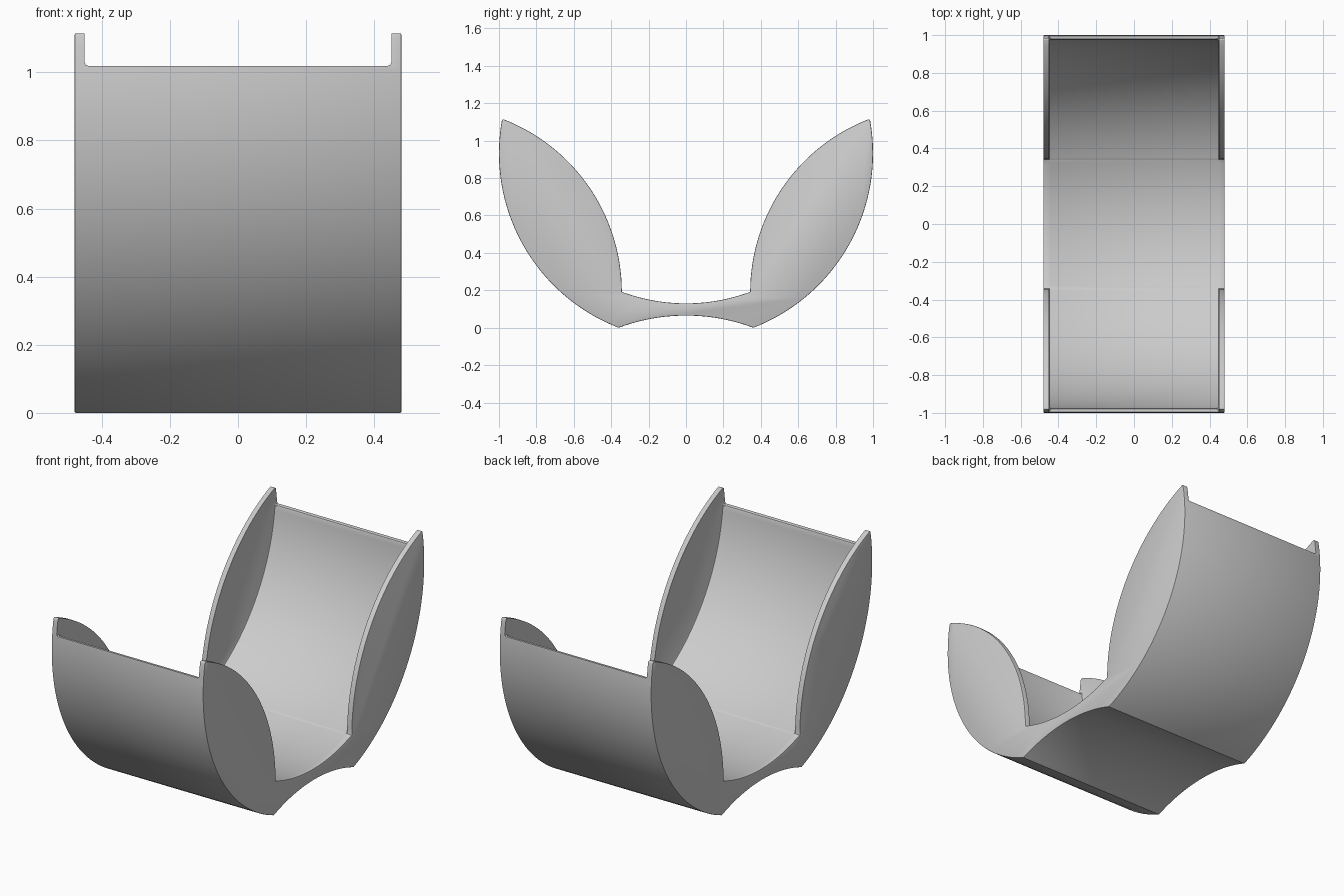
import bpy, bmesh
from math import sin, cos, atan2, radians

if "Cube" in bpy.data.objects:
    bpy.data.objects.remove(bpy.data.objects["Cube"])


def arc(cy, cz, p, q, n):
    """Points on the circle about (cy, cz) from p to q, short way in angle."""
    r = ((p[0] - cy) ** 2 + (p[1] - cz) ** 2) ** 0.5
    a, b = atan2(p[1] - cz, p[0] - cy), atan2(q[1] - cz, q[0] - cy)
    return [(cy + r * cos(a + (b - a) * i / n), cz + r * sin(a + (b - a) * i / n))
            for i in range(n + 1)]


def mirrored(half):
    """Close a right-hand outline (starting and ending on y = 0) by mirroring."""
    return half + [(-y, z) for y, z in reversed(half[1:-1])]


def extrude(name, outline, half_width, bevel, angle):
    """Extrude a y-z outline along x and round its sharp edges."""
    bm = bmesh.new()
    face = bm.faces.new([bm.verts.new((-half_width, y, z)) for y, z in outline])
    new = bmesh.ops.extrude_face_region(bm, geom=[face])["geom"]
    bmesh.ops.translate(bm, vec=(2 * half_width, 0, 0),
                        verts=[v for v in new if isinstance(v, bmesh.types.BMVert)])
    bmesh.ops.recalc_face_normals(bm, faces=bm.faces[:])
    mesh = bpy.data.meshes.new(name)
    bm.to_mesh(mesh)
    bm.free()
    ob = bpy.data.objects.new(name, mesh)
    bpy.context.collection.objects.link(ob)
    mod = ob.modifiers.new("rounding", "BEVEL")
    mod.width, mod.segments = bevel, 2
    mod.limit_method, mod.angle_limit = "ANGLE", radians(angle)
    return ob


OUTER_Z = 0.933               # centre height of the outer shell circle, radius 1
FLOOR_Z, FLOOR_R = 1.11, 0.98  # inner surface circle


def floor_point(y):
    return (y, FLOOR_Z - (FLOOR_R ** 2 - y * y) ** 0.5)


# Full side silhouette: underside, outer shell, leaf-shaped cheek, floor
under_z = 0.065 - 1.03
half = arc(0, under_z, (0, 0.065), (0.36, 0), 12)
half += arc(0, OUTER_Z, (0.36, 0), (0.984, 1.11), 40)[1:]
half += arc(1.335, 0.19, (0.977, 1.115), floor_point(0.34), 32)
half += arc(0, FLOOR_Z, floor_point(0.34), (0, FLOOR_Z - FLOOR_R), 12)[1:]
cradle = extrude("cradle", mirrored(half), 0.48, 0.006, 45)

# Hollow between the cheeks, down to the curved floor and the two rims
rim_y = (FLOOR_R ** 2 - (FLOOR_Z - 1.02) ** 2) ** 0.5
cut = arc(0, FLOOR_Z, (0, FLOOR_Z - FLOOR_R), (rim_y, 1.02), 48)
cut += [(1.1, 1.02), (1.1, 1.4), (0, 1.4)]
cut = [(y, z - 0.001) for y, z in cut]
hollow = extrude("hollow_cutter", mirrored(cut), 0.45, 0.01, 45)
hollow.hide_render = True

mod = cradle.modifiers.new("hollow", "BOOLEAN")
mod.operation, mod.solver, mod.object = "DIFFERENCE", "EXACT", hollow

# Apply everything and shade smooth with crisp edges
bpy.context.view_layer.update()
deps = bpy.context.evaluated_depsgraph_get()
final = bpy.data.meshes.new_from_object(cradle.evaluated_get(deps))
cradle.modifiers.clear()
cradle.data = final
bpy.data.objects.remove(hollow)
bpy.ops.object.select_all(action="DESELECT")
cradle.select_set(True)
bpy.context.view_layer.objects.active = cradle
bpy.ops.object.shade_smooth_by_angle(angle=radians(30))
